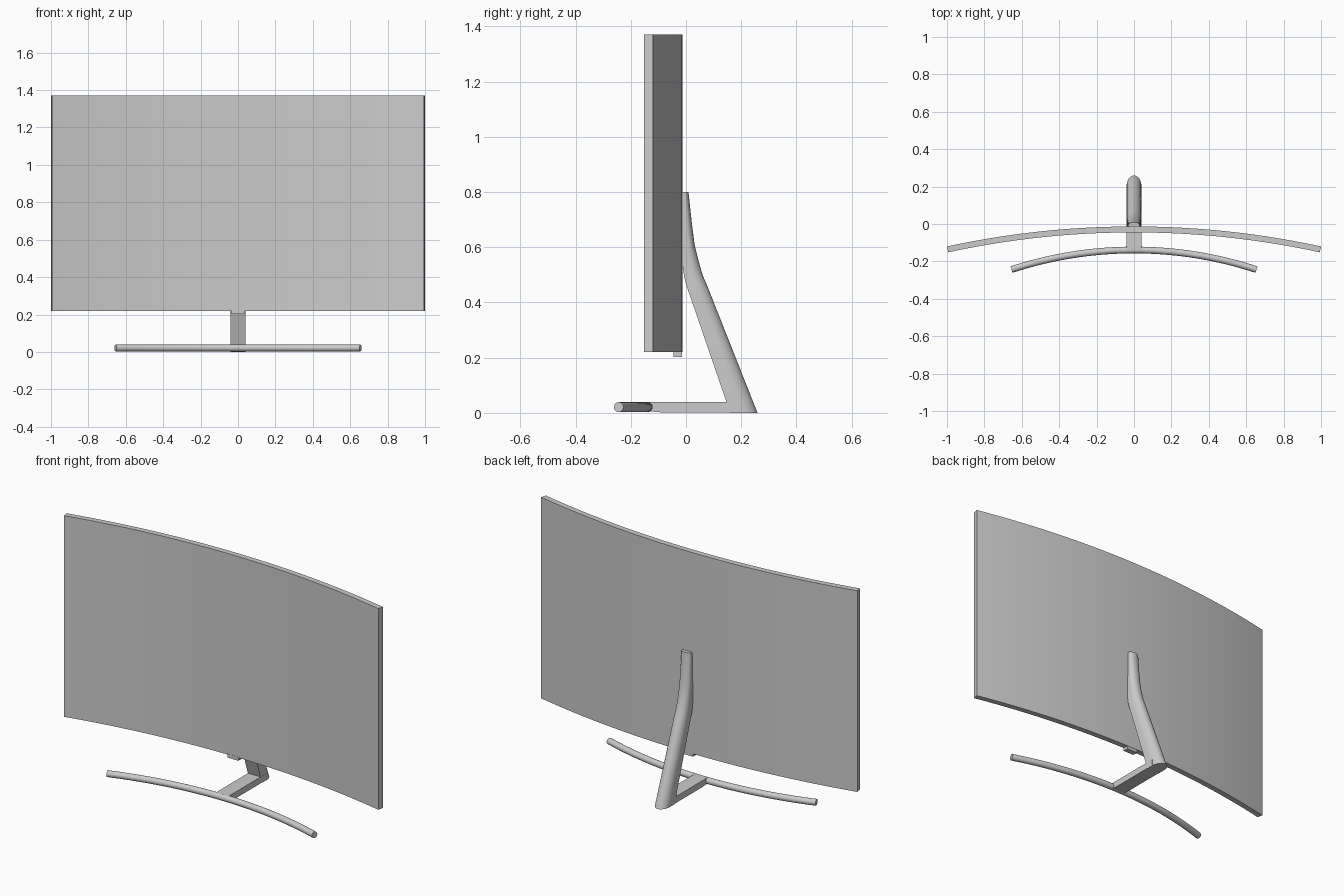
import bpy, bmesh, math

if "Cube" in bpy.data.objects:
    bpy.data.objects.remove(bpy.data.objects["Cube"])


def finish(name, bm, angle=30):
    bmesh.ops.recalc_face_normals(bm, faces=bm.faces)
    mesh = bpy.data.meshes.new(name)
    bm.to_mesh(mesh)
    bm.free()
    obj = bpy.data.objects.new(name, mesh)
    bpy.context.collection.objects.link(obj)
    bpy.ops.object.select_all(action='DESELECT')
    obj.select_set(True)
    bpy.context.view_layer.objects.active = obj
    bpy.ops.object.shade_smooth_by_angle(angle=math.radians(angle))
    return obj


def loft(name, rings):
    """Skin a list of closed rings and cap both ends."""
    bm = bmesh.new()
    loops = [[bm.verts.new(p) for p in ring] for ring in rings]
    for a, b in zip(loops, loops[1:]):
        for i in range(len(a)):
            j = (i + 1) % len(a)
            bm.faces.new((a[i], a[j], b[j], b[i]))
    bm.faces.new(loops[0])
    bm.faces.new(loops[-1])
    return finish(name, bm)


def arc_sweep(name, section, radius, y_mid, half_angle, steps):
    """Sweep a (radial, z) section along an arc bowing away from the front."""
    rings = []
    for i in range(steps + 1):
        t = half_angle * (2 * i / steps - 1)
        rings.append([((radius + r) * math.sin(t),
                       y_mid - radius + (radius + r) * math.cos(t), z)
                      for r, z in section])
    return loft(name, rings)


def extrude_x(name, profile, half):
    return loft(name, [[(x, y, z) for y, z in profile] for x in (-half, half)])


# curved display panel
arc_sweep("screen_panel", [(0, 0.22), (0, 1.37), (-0.032, 1.37), (-0.032, 0.22)],
          4.72, -0.013, math.asin(1 / 4.72), 40)

# small tab under the panel
extrude_x("sensor_tab", [(-0.046, 0.203), (-0.015, 0.203),
                         (-0.015, 0.225), (-0.046, 0.225)], 0.034)

# curved round front foot
circle = [(0.018 * math.cos(k * math.tau / 20), 0.021 + 0.018 * math.sin(k * math.tau / 20))
          for k in range(20)]
arc_sweep("front_foot", circle, 2.1, -0.139, math.asin(0.655 / 2.1), 36)

# flat bar joining the front foot to the column
extrude_x("foot_bar", [(-0.14, 0.006), (-0.09, 0.002), (0.2, 0.002),
                       (0.2, 0.039), (-0.14, 0.039)], 0.04)

# leaning column: z, front y, back y, half width
stations = [(0.0, 0.160, 0.259, 0.040), (0.46, 0.002, 0.077, 0.038),
            (0.49, -0.006, 0.064, 0.037), (0.52, -0.011, 0.054, 0.036),
            (0.56, -0.014, 0.043, 0.035), (0.61, -0.014, 0.031, 0.034),
            (0.68, -0.014, 0.022, 0.032), (0.80, -0.014, 0.009, 0.030)]
rings = []
for z, front, back, w in stations:
    bulge = 0.58 * (back - front)
    ring = [(w, front, z)]
    for k in range(17):
        a = math.pi * k / 16
        ring.append((w * math.cos(a), back - bulge + bulge * math.sin(a), z))
    ring.append((-w, front, z))
    rings.append(ring)
loft("stand_column", rings)
